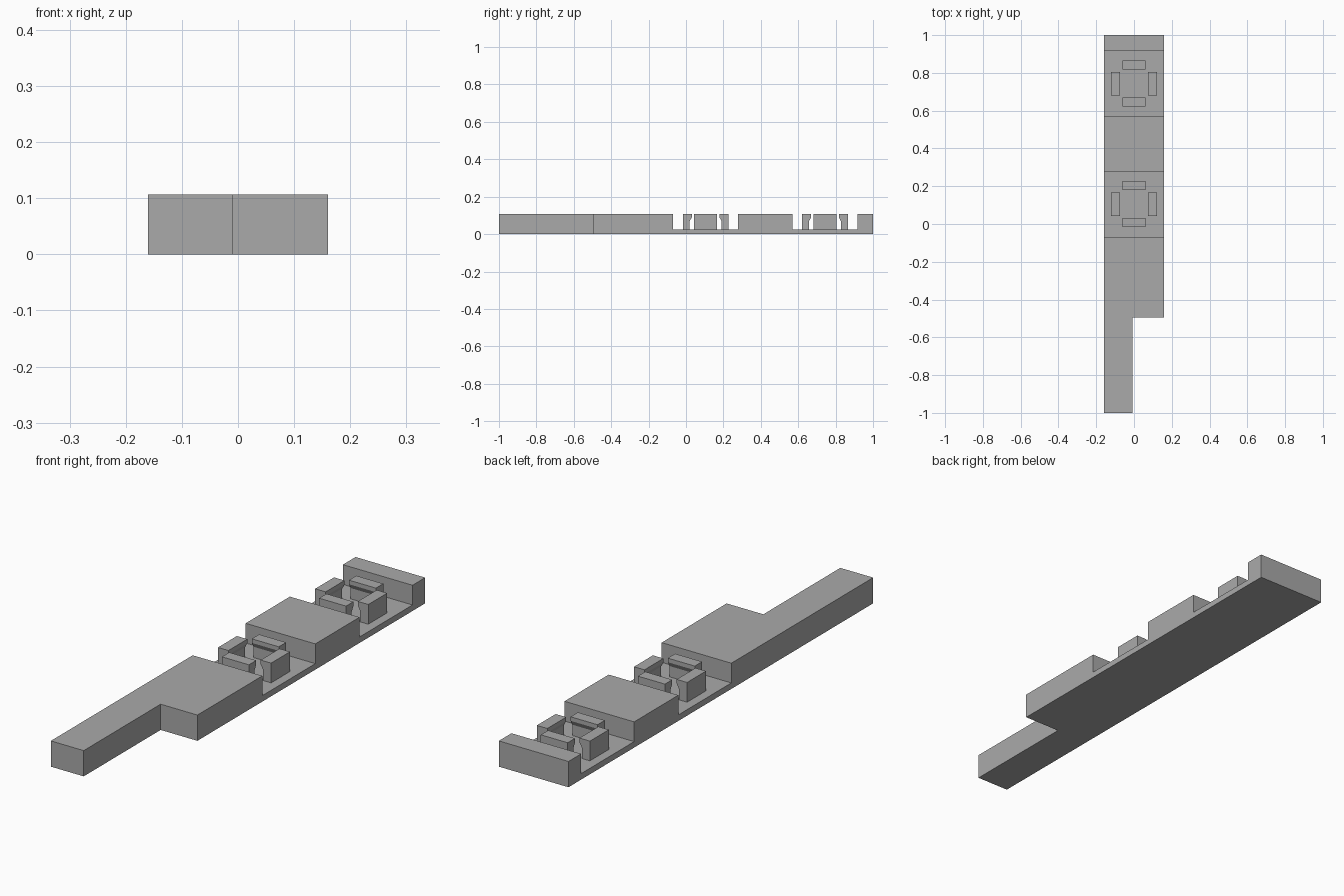
import bpy, bmesh
from math import pi
from mathutils import Matrix, Vector

cube = bpy.data.objects.get("Cube")
if cube:
    bpy.data.objects.remove(cube, do_unlink=True)

GREY = (0.4, 0.4, 0.4, 1.0)
mat = bpy.data.materials.new("plain grey")
mat.use_nodes = True
mat.diffuse_color = GREY
mat.node_tree.nodes["Principled BSDF"].inputs["Base Color"].default_value = GREY

HALF_W, TOP, FLOOR = 0.16, 0.107, 0.025
POCKETS = (0.105, 0.743)      # pocket centres along y
POCKET_HALF = 0.174
SHOULDER_Y, TONGUE_X = -0.495, -0.009


def extrude_profile(bm, points, half_width):
    """Extrude a closed (y, z) profile symmetrically along x."""
    face = bm.faces.new([bm.verts.new((-half_width, y, z)) for y, z in points])
    new = bmesh.ops.extrude_face_region(bm, geom=[face])["geom"]
    verts = [g for g in new if isinstance(g, bmesh.types.BMVert)]
    bmesh.ops.translate(bm, verts=verts, vec=(2 * half_width, 0, 0))


def finish(bm, name):
    bmesh.ops.recalc_face_normals(bm, faces=bm.faces)
    mesh = bpy.data.meshes.new(name)
    bm.to_mesh(mesh)
    bm.free()
    mesh.materials.append(mat)
    obj = bpy.data.objects.new(name, mesh)
    bpy.context.collection.objects.link(obj)
    return obj


# Body: side profile with two open pockets
profile = [(SHOULDER_Y, 0), (1, 0), (1, TOP)]
for c in reversed(POCKETS):
    far, near = c + POCKET_HALF, c - POCKET_HALF
    profile += [(far, TOP), (far, FLOOR), (near, FLOOR), (near, TOP)]
profile.append((SHOULDER_Y, TOP))
bm = bmesh.new()
extrude_profile(bm, profile, HALF_W)

# Narrow tongue: split the front face and pull out its right part
front = [f for f in bm.faces if all(abs(v.co.y - SHOULDER_Y) < 1e-4 for v in f.verts)]
geom = front + list(front[0].edges) + list(front[0].verts)
bmesh.ops.bisect_plane(bm, geom=geom, plane_co=(TONGUE_X, 0, 0), plane_no=(1, 0, 0))
part = [f for f in bm.faces
        if all(abs(v.co.y - SHOULDER_Y) < 1e-4 for v in f.verts)
        and f.calc_center_median().x < TONGUE_X]
new = bmesh.ops.extrude_face_region(bm, geom=part)["geom"]
bmesh.ops.delete(bm, geom=[f for f in part if f.is_valid], context='FACES_ONLY')
for v in (g for g in new if isinstance(g, bmesh.types.BMVert)):
    v.co.y = -1
bmesh.ops.recalc_face_normals(bm, faces=bm.faces)
bmesh.ops.dissolve_limit(bm, angle_limit=0.01, verts=bm.verts, edges=bm.edges)
finish(bm, "body")

# Snap clips: hooked upright, four around each pocket centre
CLIP = [(-0.122, FLOOR), (-0.085, FLOOR), (-0.085, 0.07), (-0.074, 0.09),
        (-0.074, TOP), (-0.122, TOP)]
SIDES = ("front", "left", "back", "right")
for label, c in zip(("front", "back"), POCKETS):
    for i, side in enumerate(SIDES):
        bm = bmesh.new()
        extrude_profile(bm, CLIP, 0.062)
        bm.transform(Matrix.Translation(Vector((0, c, 0))) @ Matrix.Rotation(i * pi / 2, 4, 'Z'))
        finish(bm, f"{label}_pocket_{side}_clip")
